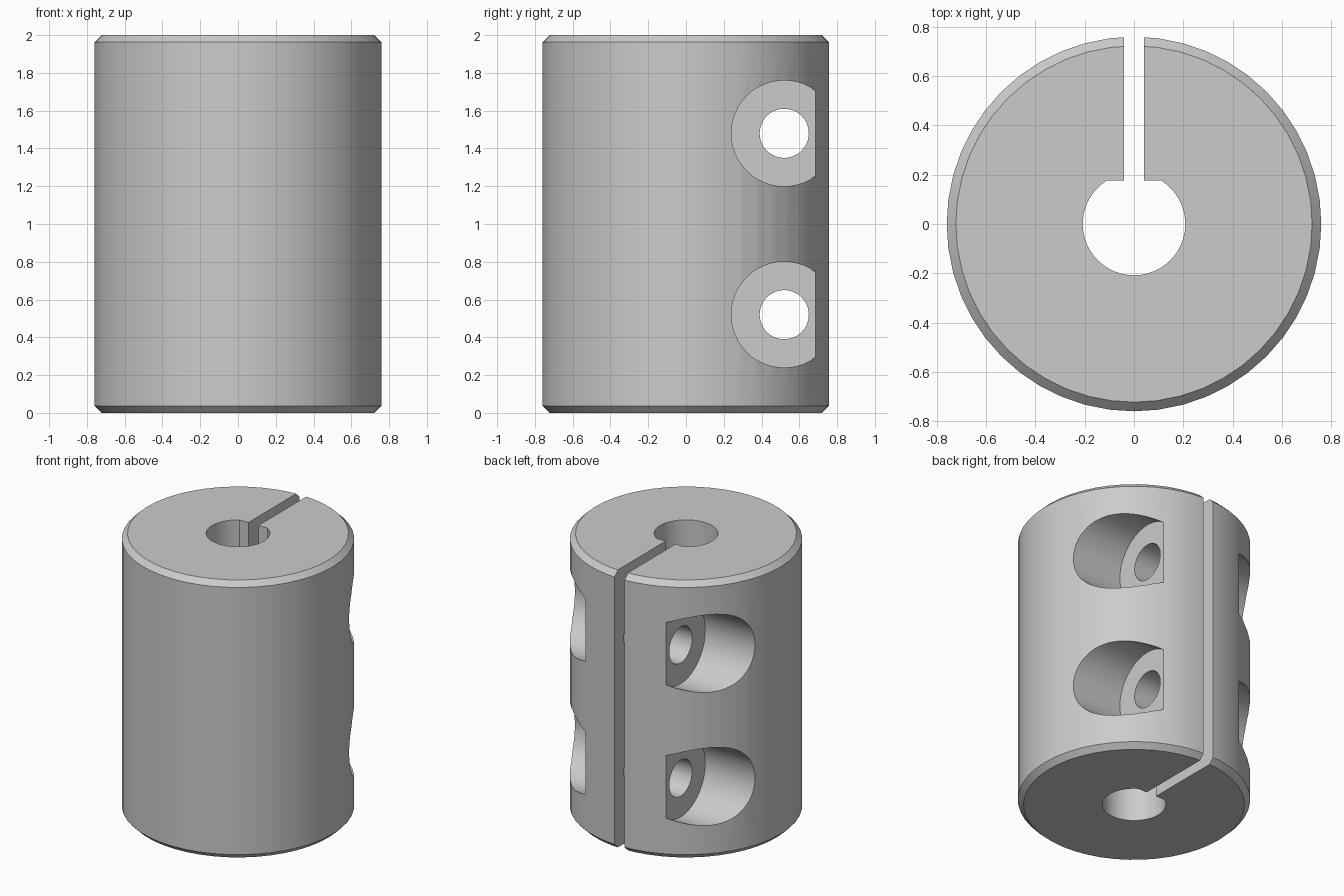
import bpy
import bmesh
import math
from mathutils import Matrix

if "Cube" in bpy.data.objects:
    bpy.data.objects.remove(bpy.data.objects["Cube"], do_unlink=True)

RADIUS, HEIGHT, CHAMFER = 0.759, 2.0, 0.037
BORE, BORE_FLAT = 0.208, 0.176
SLOT = 0.08
SCREW_Y, SCREW_Z = 0.52, (0.52, 1.48)
SCREW_HOLE, POCKET, POCKET_FLOOR = 0.13, 0.28, 0.322

steel = bpy.data.materials.new("grey steel")
steel.use_nodes = True
steel.diffuse_color = (0.6, 0.6, 0.6, 1)
steel.node_tree.nodes["Principled BSDF"].inputs["Base Color"].default_value = (0.6, 0.6, 0.6, 1)


def make_object(name, bm):
    bmesh.ops.recalc_face_normals(bm, faces=bm.faces)
    mesh = bpy.data.meshes.new(name)
    bm.to_mesh(mesh)
    bm.free()
    mesh.materials.append(steel)
    obj = bpy.data.objects.new(name, mesh)
    bpy.context.collection.objects.link(obj)
    return obj


def loft(name, rings):
    """Solid through matching rings of points, capped at both ends."""
    bm = bmesh.new()
    loops = [[bm.verts.new(p) for p in ring] for ring in rings]
    n = len(loops[0])
    for a, b in zip(loops, loops[1:]):
        for i in range(n):
            j = (i + 1) % n
            bm.faces.new((a[i], a[j], b[j], b[i]))
    bm.faces.new(loops[0])
    bm.faces.new(loops[-1])
    return make_object(name, bm)


def circle(radius, z, n):
    return [(radius * math.cos(math.tau * i / n), radius * math.sin(math.tau * i / n), z)
            for i in range(n)]


def cross_cylinder(name, radius, x0, x1, z):
    """Cylinder lying along x at the screw position."""
    bm = bmesh.new()
    place = Matrix.Translation(((x0 + x1) / 2, SCREW_Y, z)) @ Matrix.Rotation(math.pi / 2, 4, 'Y')
    bmesh.ops.create_cone(bm, cap_ends=True, segments=48, radius1=radius, radius2=radius,
                          depth=abs(x1 - x0), matrix=place)
    return make_object(name, bm)


# Chamfered cylinder body
body = loft("clamp_body", [
    circle(RADIUS - CHAMFER, 0, 48), circle(RADIUS, CHAMFER, 48),
    circle(RADIUS, HEIGHT - CHAMFER, 48), circle(RADIUS - CHAMFER, HEIGHT, 48)])

# Shaft bore with a flat on the slot side
start = math.asin(BORE_FLAT / BORE)
sweep = math.pi + 2 * start
arc = [(BORE * math.cos(start - sweep * i / 40), BORE * math.sin(start - sweep * i / 40))
       for i in range(41)]
cutters = [loft("bore_cutter", [[(x, y, z) for x, y in arc] for z in (-0.1, HEIGHT + 0.1)])]

# Clamping slot through the back wall
bm = bmesh.new()
bmesh.ops.create_cube(bm, size=1, matrix=Matrix.Translation((0, 0.55, HEIGHT / 2))
                      @ Matrix.Diagonal((SLOT, 1, HEIGHT + 0.3, 1)))
cutters.append(make_object("slot_cutter", bm))

# Two cross screw holes with a pocket on each side
for z in SCREW_Z:
    cutters.append(cross_cylinder("screw_hole_cutter", SCREW_HOLE, -1, 1, z))
    for side in (-1, 1):
        cutters.append(cross_cylinder("pocket_cutter", POCKET, side * POCKET_FLOOR, side, z))

# Cut everything, bake the result and remove the cutters
for cutter in cutters:
    cutter.hide_render = True
    mod = body.modifiers.new(cutter.name, 'BOOLEAN')
    mod.operation = 'DIFFERENCE'
    mod.solver = 'EXACT'
    mod.object = cutter
bpy.context.view_layer.update()
baked = bpy.data.meshes.new_from_object(body.evaluated_get(bpy.context.evaluated_depsgraph_get()))
body.modifiers.clear()
body.data = baked
for cutter in cutters:
    bpy.data.objects.remove(cutter, do_unlink=True)
body.data.materials.clear()
body.data.materials.append(steel)
for face in body.data.polygons:
    face.material_index = 0

# Smooth curved walls, crisp machined edges
bpy.ops.object.select_all(action='DESELECT')
body.select_set(True)
bpy.context.view_layer.objects.active = body
bpy.ops.object.shade_smooth_by_angle(angle=math.radians(25))
